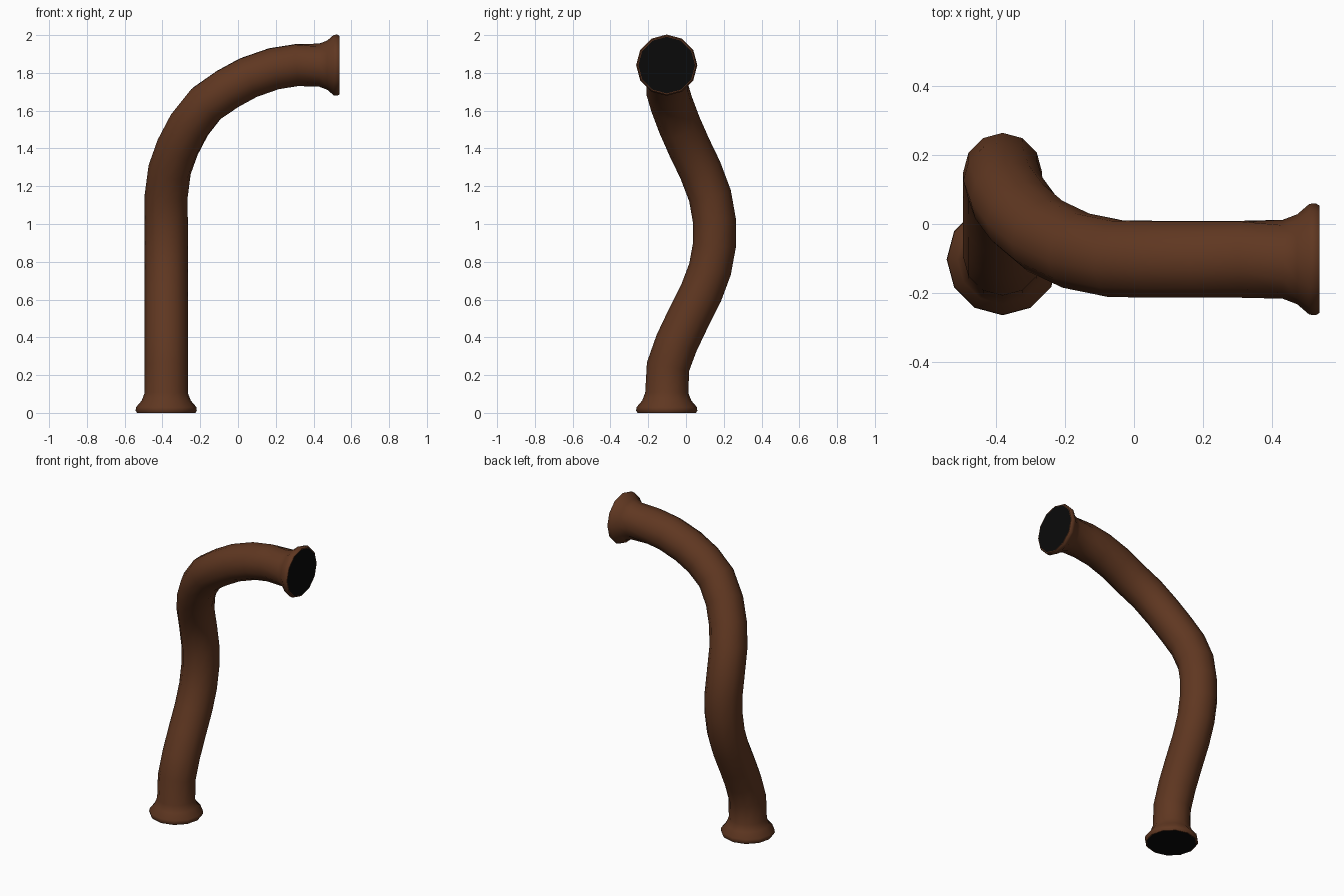
import bpy, bmesh, math
from mathutils import Vector

if "Cube" in bpy.data.objects:
    bpy.data.objects.remove(bpy.data.objects["Cube"])

SIDES, R = 12, 0.114

def material(name, rgb):
    m = bpy.data.materials.new(name)
    m.diffuse_color = (*rgb, 1)
    m.use_nodes = True
    m.node_tree.nodes["Principled BSDF"].inputs["Base Color"].default_value = m.diffuse_color
    return m

def make_object(name, bm, mat):
    me = bpy.data.meshes.new(name)
    bm.to_mesh(me)
    bm.free()
    me.materials.append(mat)
    ob = bpy.data.objects.new(name, me)
    bpy.context.collection.objects.link(ob)
    return ob

def ring(bm, centre, tangent, side, r):
    other = tangent.cross(side)
    return [bm.verts.new(centre + r * (side * math.cos(a) + other * math.sin(a)))
            for a in (2 * math.pi * i / SIDES for i in range(SIDES))]

rust = material("rust_brown", (0.115, 0.038, 0.015))
black = material("black_inside", (0.003, 0.003, 0.003))

# Flared end profile: distance from mouth, radius
FLARE = [(0, 0.150), (0, 0.155), (0.012, 0.162), (0.03, 0.160),
         (0.065, 0.130), (0.107, R)]

# Centre line of the pipe between the two flares
BEND = [(-.38, -.095, .245), (-.38, -.05, .37), (-.38, .012, .50), (-.38, .08, .635),
        (-.38, .127, .76), (-.38, .15, .885), (-.38, .15, 1.02), (-.38, .127, 1.15),
        (-.362, .075, 1.287), (-.32, .018, 1.405), (-.257, -.035, 1.525),
        (-.168, -.077, 1.637), (-.055, -.1, 1.715), (.055, -.102, 1.775),
        (.19, -.102, 1.822), (.31, -.102, 1.841)]
START, END = Vector((-.38, -.102, 0)), Vector((.537, -.102, 1.841))
UP, RIGHT = Vector((0, 0, 1)), Vector((1, 0, 0))

stations = [(START + UP * d, r) for d, r in FLARE]
stations += [(Vector(p), R) for p in BEND]
stations += [(END - RIGHT * d, r) for d, r in reversed(FLARE)]

# Pipe: sweep a 12-sided ring with a twist-free frame
bm = bmesh.new()
tangent, side, rings = UP.copy(), RIGHT.copy(), []
n = len(stations)
for i, (c, r) in enumerate(stations):
    if i < len(FLARE):
        t = UP
    elif i >= n - len(FLARE):
        t = RIGHT
    else:
        t = ((stations[i + 1][0] - c).normalized()
             + (c - stations[i - 1][0]).normalized()).normalized()
    side = tangent.rotation_difference(t) @ side
    side = (side - t * side.dot(t)).normalized()
    tangent = t.copy()
    if i == n - len(FLARE):
        # square the ring to the axes for the last flare
        k = round(math.atan2(side.z, side.y) / (math.pi / 6)) * math.pi / 6
        side = Vector((0, math.cos(k), math.sin(k)))
    rings.append(ring(bm, c, t, side, r))
for a, b in zip(rings, rings[1:]):
    for j in range(SIDES):
        k = (j + 1) % SIDES
        bm.faces.new((a[j], a[k], b[k], b[j]))
pipe = make_object("pipe", bm, rust)

# Dark mouths at both ends
for name, c, t, s in (("lower_mouth", START, -UP, RIGHT),
                      ("upper_mouth", END, RIGHT, UP)):
    bm = bmesh.new()
    bm.faces.new(ring(bm, c, t, s, 0.150))
    make_object(name, bm, black)

# Smooth shading on the pipe, crisp at the rims
bpy.context.view_layer.objects.active = pipe
pipe.select_set(True)
bpy.ops.object.shade_smooth_by_angle(angle=math.radians(50))
